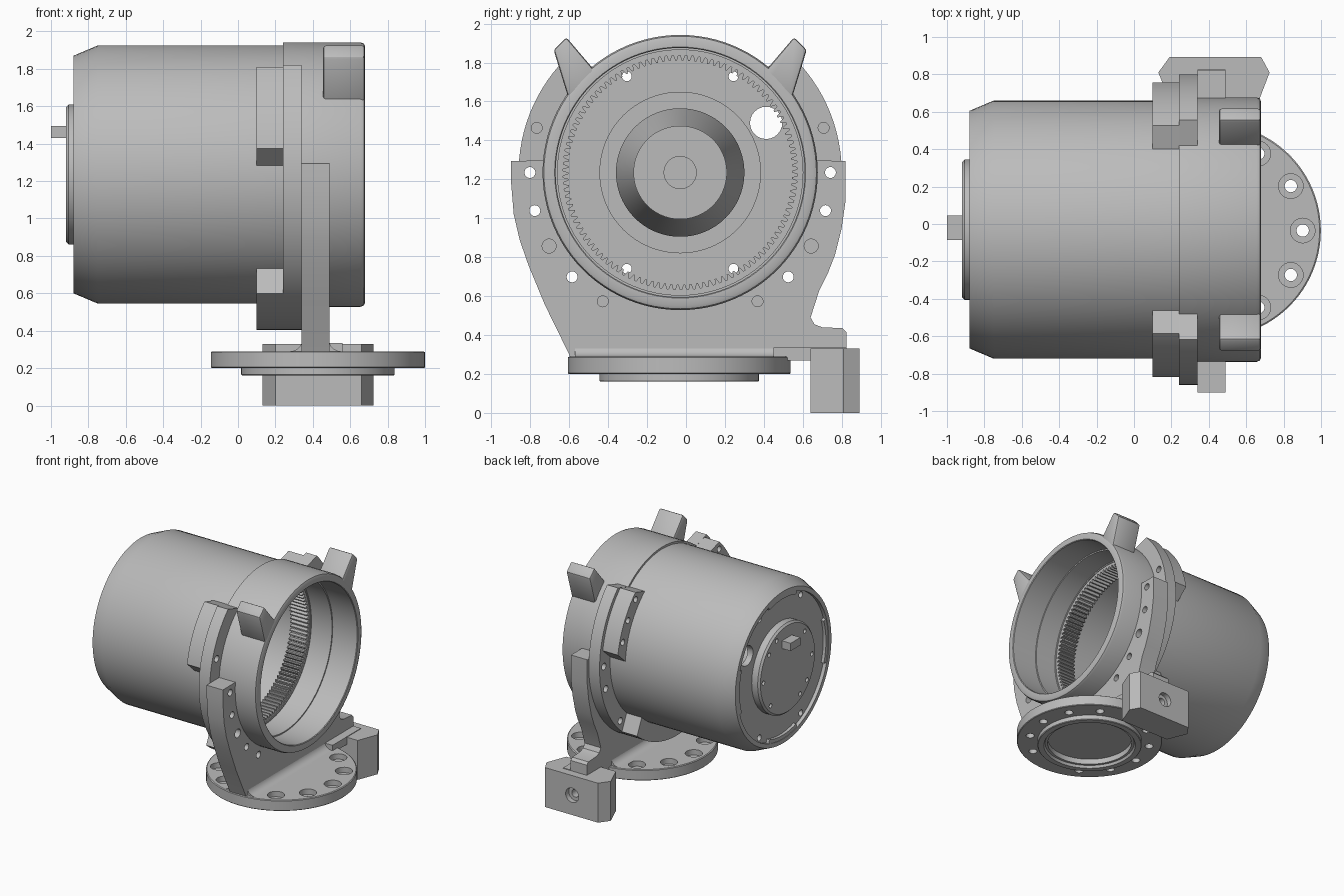
import bpy, bmesh
from math import sin, cos, radians, tau, pi

cube = bpy.data.objects.get("Cube")
if cube:
    bpy.data.objects.remove(cube, do_unlink=True)

CY, CZ = -0.03, 1.235          # main axis, running along x
BX, BY = 0.427, -0.035         # base flange centre
AXIS = (CY, CZ)

grey = bpy.data.materials.new("cast_grey")
grey.use_nodes = True
grey.diffuse_color = (0.5, 0.5, 0.5, 1)
grey.node_tree.nodes["Principled BSDF"].inputs["Base Color"].default_value = (0.5, 0.5, 0.5, 1)


def place(axis, t, u, v):
    return {"x": (t, u, v), "y": (u, t, v), "z": (u, v, t)}[axis]


def finish(name, bm):
    bmesh.ops.remove_doubles(bm, verts=bm.verts, dist=1e-5)
    bmesh.ops.recalc_face_normals(bm, faces=bm.faces)
    mesh = bpy.data.meshes.new(name)
    bm.to_mesh(mesh)
    bm.free()
    mesh.materials.append(grey)
    ob = bpy.data.objects.new(name, mesh)
    bpy.context.collection.objects.link(ob)
    return ob


def activate(ob):
    bpy.ops.object.select_all(action="DESELECT")
    ob.select_set(True)
    bpy.context.view_layer.objects.active = ob


def smooth(ob):
    activate(ob)
    bpy.ops.object.shade_smooth_by_angle(angle=radians(30))


def revolve(bm, pts, axis, centre, n=96, closed=False):
    """Sweep (along, radius) points round an axis."""
    rings = [[bm.verts.new(place(axis, t, centre[0] + r * cos(tau * i / n),
                                 centre[1] + r * sin(tau * i / n)))
              for i in range(n)] for t, r in pts]
    pairs = list(zip(rings, rings[1:]))
    if closed:
        pairs.append((rings[-1], rings[0]))
    for a, b in pairs:
        for i in range(n):
            j = (i + 1) % n
            bm.faces.new((a[i], a[j], b[j], b[i]))


def lathe(name, pts, axis="x", centre=AXIS, closed=False):
    bm = bmesh.new()
    revolve(bm, pts, axis, centre, closed=closed)
    return finish(name, bm)


def prism(name, pts, a, b, axis="x", bevel=0):
    """Extrude a flat outline from a to b."""
    bm = bmesh.new()
    face = bm.faces.new([bm.verts.new(place(axis, a, u, v)) for u, v in pts])
    new = bmesh.ops.extrude_face_region(bm, geom=[face])["geom"]
    bmesh.ops.translate(bm, vec=place(axis, b - a, 0, 0),
                        verts=[g for g in new if isinstance(g, bmesh.types.BMVert)])
    if bevel:
        bmesh.ops.recalc_face_normals(bm, faces=bm.faces)
        bmesh.ops.bevel(bm, geom=bm.edges[:], offset=bevel, segments=2,
                        profile=0.5, affect="EDGES")
    return finish(name, bm)


def rect(u0, u1, v0, v1):
    return [(u0, v0), (u1, v0), (u1, v1), (u0, v1)]


def polar(r, deg, centre=AXIS):
    return (centre[0] + r * cos(radians(deg)), centre[1] + r * sin(radians(deg)))


def arc(r, a0, a1, n=48):
    return [polar(r, a0 + (a1 - a0) * i / n) for i in range(n + 1)]


def drill(ob, holes, axis="x"):
    """Cut round holes given as (centre, start, end, radius)."""
    bm = bmesh.new()
    for c, a, b, r in holes:
        revolve(bm, [(a, 0), (a, r), (b, r), (b, 0)], axis, c, n=24)
    cutter = finish("hole_cutter", bm)
    cutter.hide_render = True
    mod = ob.modifiers.new("holes", "BOOLEAN")
    mod.operation, mod.solver, mod.object = "DIFFERENCE", "EXACT", cutter
    activate(ob)
    bpy.ops.object.modifier_apply(modifier=mod.name)
    bpy.data.objects.remove(cutter, do_unlink=True)


# Housing: hollow drum with an inner hub, recessed back and round cover
housing = lathe("housing", [
    (-.12, 0), (-.12, .085), (-.2, .085), (-.2, .24), (-.35, .24), (-.6, .33), (-.7, .33),
    (-.7, .415), (-.8, .415), (-.8, .62), (.26, .62), (.26, .69), (-.75, .69), (-.88, .635),
    (-.88, .6), (-.85, .6), (-.85, .375), (-.905, .375), (-.92, .36), (-.92, 0)])
drill(housing, [(polar(.51, 30), -.95, -.75, .083)]
      + [(polar(.565, a), -.95, -.75, .025) for a in (61, 119, 241, 299)]
      + [(polar(.32, a), -.95, -.89, .018) for a in (0, 40, 63, 135, 180, 217, 239, 315)])
smooth(housing)

# Raised segments just inside the back rim
for k in range(4):
    a = 90 * k
    smooth(prism("back_rim_segment", arc(.61, a - 18, a + 18, 12) + arc(.57, a + 18, a - 18, 12),
                 -.875, -.845))

prism("rear_connector", rect(-.085, .045, 1.43, 1.495), -1.0, -.9)

# Front ring with rounded lip and stepped bore
smooth(lathe("front_ring", [
    (.24, .63), (.24, .707), (.655, .707), (.673, .7), (.68, .683), (.68, .645), (.675, .64),
    (.45, .64), (.45, .63)], closed=True))

# Internal ring gear
bm = bmesh.new()
TEETH = 110
loops = []
for x in (.1, .255):
    for toothed in (True, False):
        loop = []
        for i in range(TEETH * 4):
            r = (.575 if i % 4 < 2 else .602) if toothed else .64
            loop.append(bm.verts.new((x, *polar(r, 360 * i / (TEETH * 4)))))
        loops.append(loop)
for a, b in ((0, 1), (1, 3), (3, 2), (2, 0)):
    for i in range(TEETH * 4):
        j = (i + 1) % (TEETH * 4)
        bm.faces.new((loops[a][i], loops[a][j], loops[b][j], loops[b][i]))
finish("ring_gear", bm)

# Bolt pattern shared by the flange, pads and bracket
sides = lambda angles: [s for a in angles for s in (a, 180 - a)]
bolts = [(polar(.772, a), 0, .6, .028) for a in sides((17.3, 0, -14.7, -44, -59))]

# Motor flange, open at the top
flange = prism("motor_flange", arc(.83, 45, -225, 80) + arc(.66, -233, 53, 80), .24, .34)
drill(flange, bolts)
smooth(flange)

# Thick pads behind the flange
for name, a0, a1 in (("left_pad", 10, 46), ("right_pad", 170, 134)):
    inward = 1 if a1 > a0 else -1
    pad = prism(name, arc(.8, a0, a1, 16) + arc(.66, a1 + 7 * inward, a0 - 8 * inward, 16), .1, .245)
    drill(pad, [(polar(.755, a0 + d * inward), .05, .2, .025) for d in (7, 20, 33)])
    smooth(pad)
smooth(prism("lower_pad", arc(.83, 230, 310, 32) + arc(.66, 314, 226, 32), .1, .245))

# Upright bracket plate cradling the ring
bracket = prism("bracket", [
    (-.9, 1.295), (-.9, 1.2), (-.885, 1.02), (-.855, .89), (-.81, .76), (-.725, .555), (-.6, .3),
    (-.59, .27), (.825, .27), (.825, .415), (.805, .435), (.7, .44), (.66, .455), (.64, .49),
    (.685, .63), (.73, .72), (.765, .81), (.8, .95), (.82, 1.09), (.82, 1.295)]
    + arc(.7, 5, -185, 64), .34, .49)
drill(bracket, bolts + [(polar(.772, a), .44, .6, .036) for a in sides((-29.3,))])
smooth(bracket)

# Concave fillets joining bracket and base
half = [(.165, .275), (.165, .29)] + [(.135 - .065 * sin(t * pi / 10), .355 - .065 * cos(t * pi / 10))
                                      for t in range(6)]
smooth(prism("bracket_fillet", [(.415 - u, v) for u, v in half]
             + [(.415 + u, v) for u, v in reversed(half)], -.57, .5, "y"))

# Round base flange with counterbored bolt holes
base = lathe("base_flange", [
    (.29, 0), (.29, .565), (.285, .572), (.205, .572), (.2, .567), (.2, .41), (.165, .41),
    (.16, .405), (.16, .36), (.18, .35), (.18, .33), (.225, .33), (.225, 0)], "z", (BX, BY))
spots = [polar(.475, 30 * k, (BX, BY)) for k in range(12) if k % 6 != 3]
drill(base, [(c, .245, .4, .066) for c in spots], "z")
drill(base, [(c, .1, .4, .033) for c in spots], "z")
smooth(base)

# Side stop block on its short arm
prism("block_arm", rect(.36, .56, .45, .825), .27, .335, "z")
block = prism("stop_block", [(.2, .64), (.66, .64), (.725, .81), (.68, .892), (.19, .892), (.13, .81)],
              0, .33, "z")
drill(block, [((.43, .165), .85, 1, .06)], "y")
drill(block, [((.43, .165), .7, 1, .032)], "y")
smooth(block)

# Slanted tabs on the ring
tab = [(-.65, .63), (-.585, .695), (-.44, .525), (-.45, .47), (-.575, .385)]
for name, s in (("right_tab", 1), ("left_tab", -1)):
    smooth(prism(name, [(CY + s * u, CZ + v) for u, v in tab], .455, .677, bevel=.014))
